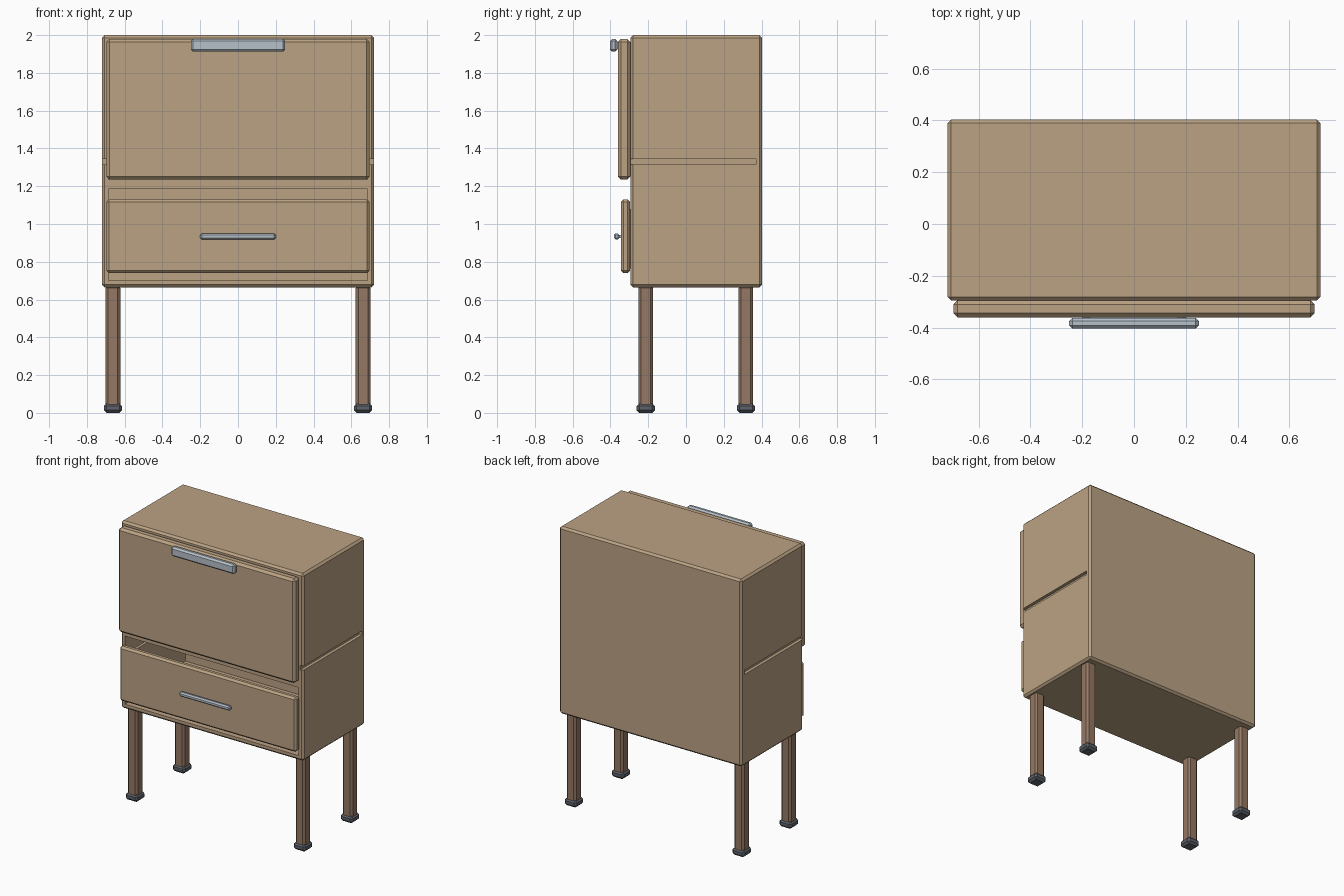
import bpy, bmesh
from mathutils import Matrix, Vector

if "Cube" in bpy.data.objects:
    bpy.data.objects.remove(bpy.data.objects["Cube"])


def material(name, rgb):
    m = bpy.data.materials.new(name)
    m.diffuse_color = (*rgb, 1)
    m.use_nodes = True
    m.node_tree.nodes["Principled BSDF"].inputs["Base Color"].default_value = m.diffuse_color
    return m


WOOD = material("light wood", (0.50, 0.365, 0.23))
LEG = material("brown wood", (0.30, 0.19, 0.125))
METAL = material("pale metal", (0.47, 0.53, 0.59))
FOOT = material("dark grey", (0.11, 0.125, 0.15))


def box(name, x, y, z, mat, bevel=0.0):
    """Chamfered box from (min, max) ranges."""
    bm = bmesh.new()
    size = Vector((x[1] - x[0], y[1] - y[0], z[1] - z[0]))
    mid = Vector((sum(x) / 2, sum(y) / 2, sum(z) / 2))
    bmesh.ops.create_cube(bm, size=1, matrix=Matrix.Translation(mid) @ Matrix.Diagonal((*size, 1)))
    if bevel:
        bmesh.ops.bevel(bm, geom=bm.edges[:], offset=bevel, segments=1, affect='EDGES')
    me = bpy.data.meshes.new(name)
    bm.to_mesh(me)
    bm.free()
    me.materials.append(mat)
    ob = bpy.data.objects.new(name, me)
    bpy.context.collection.objects.link(ob)
    return ob


def cut(ob, cutter):
    """Subtract a hidden cutter from a part."""
    cutter.hide_render = True
    cutter.hide_set(True)
    mod = ob.modifiers.new("cut", 'BOOLEAN')
    mod.operation = 'DIFFERENCE'
    mod.solver = 'EXACT'
    mod.object = cutter


# Cabinet shell with upper and lower compartments
cabinet = box("cabinet", (-0.72, 0.72), (-0.295, 0.403), (0.665, 2.0), WOOD, 0.014)
cut(cabinet, box("upper_space", (-0.685, 0.685), (-0.5, 0.37), (1.235, 1.965), WOOD))
cut(cabinet, box("lower_space", (-0.685, 0.685), (-0.5, 0.37), (0.70, 1.185), WOOD))

# Grooves along both sides
for s, tag in ((-1, "left"), (1, "right")):
    xs = sorted((s * 0.697, s * 0.8))
    cut(cabinet, box(tag + "_groove", xs, (-0.5, 0.37), (1.315, 1.345), WOOD))

# Fold-down door and its chunky handle
box("door", (-0.697, 0.697), (-0.36, -0.295), (1.235, 1.98), WOOD, 0.016)
box("door_handle", (-0.25, 0.25), (-0.403, -0.363), (1.912, 1.98), METAL, 0.012)
for x in (-0.18, 0.18):
    box("door_handle_post", (x - 0.012, x + 0.012), (-0.37, -0.355), (1.93, 1.96), METAL)

# Drawer: front, tray and slim handle
box("drawer_front", (-0.697, 0.697), (-0.345, -0.296), (0.74, 1.13), WOOD, 0.014)
box("drawer_floor", (-0.66, 0.66), (-0.297, 0.34), (0.765, 0.785), WOOD)
box("drawer_back", (-0.66, 0.66), (0.32, 0.34), (0.785, 1.08), WOOD)
for s in (-1, 1):
    box("drawer_side", sorted((s * 0.64, s * 0.66)), (-0.297, 0.32), (0.785, 1.08), WOOD)
box("drawer_handle", (-0.2, 0.2), (-0.382, -0.352), (0.918, 0.95), METAL, 0.009)
for x in (-0.15, 0.15):
    box("drawer_handle_post", (x - 0.008, x + 0.008), (-0.36, -0.34), (0.926, 0.942), METAL)

# Legs with grey feet
for x in (-0.662, 0.662):
    for y in (-0.213, 0.317):
        box("leg", (x - 0.039, x + 0.039), (y - 0.039, y + 0.039), (0.03, 0.675), LEG, 0.014)
        box("foot", (x - 0.048, x + 0.048), (y - 0.048, y + 0.048), (0, 0.05), FOOT, 0.014)
